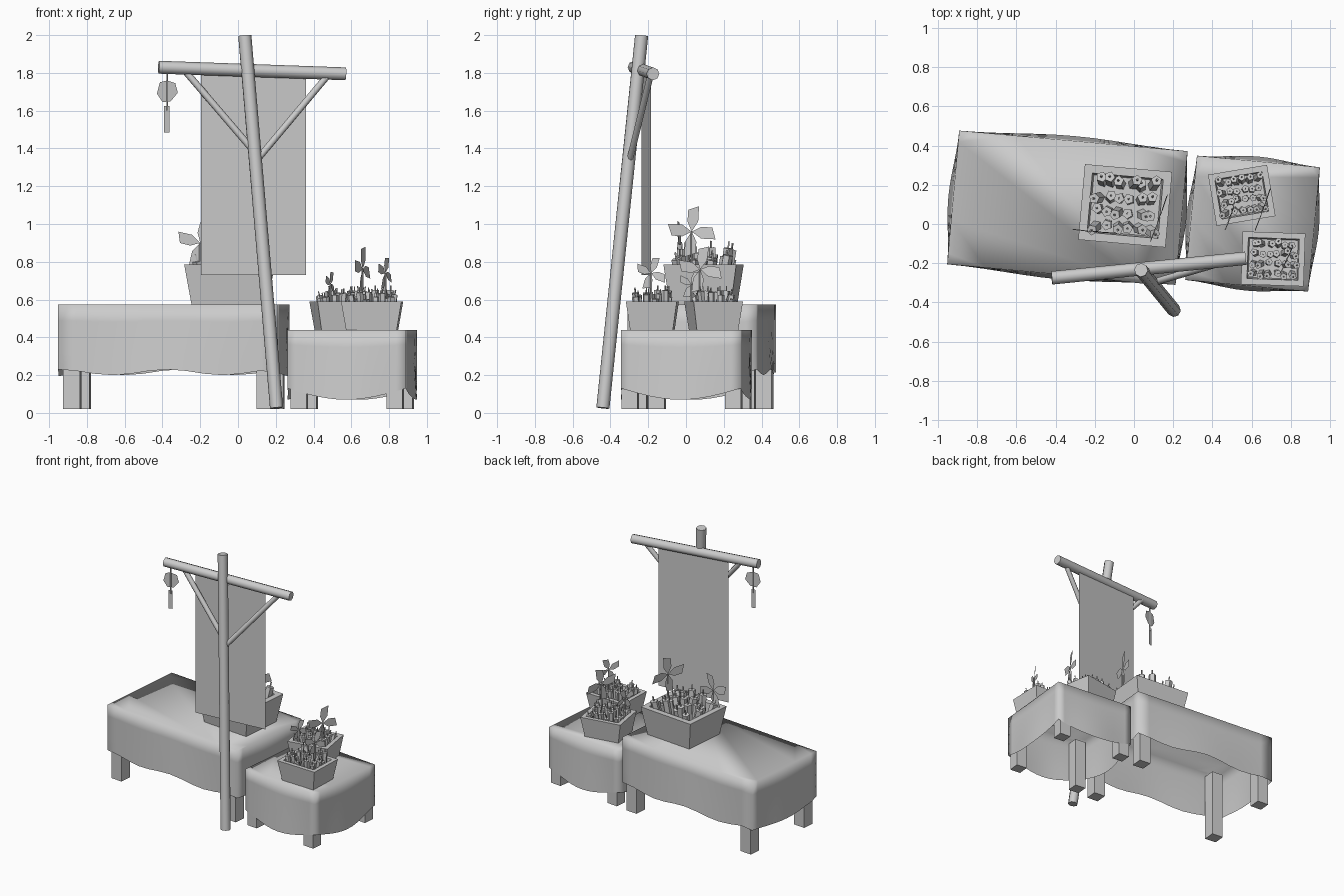
import bpy, bmesh, math, random
from mathutils import Vector, Matrix

random.seed(4)
if "Cube" in bpy.data.objects:
    bpy.data.objects.remove(bpy.data.objects["Cube"], do_unlink=True)

grey = bpy.data.materials.new("plain_grey")
grey.use_nodes = True
grey.diffuse_color = (0.6, 0.6, 0.6, 1)
grey.node_tree.nodes["Principled BSDF"].inputs["Base Color"].default_value = (0.6, 0.6, 0.6, 1)


def finish(name, bm, smooth=None):
    me = bpy.data.meshes.new(name)
    bm.to_mesh(me)
    bm.free()
    me.materials.append(grey)
    ob = bpy.data.objects.new(name, me)
    bpy.context.scene.collection.objects.link(ob)
    if smooth:
        bpy.ops.object.select_all(action="DESELECT")
        ob.select_set(True)
        bpy.context.view_layer.objects.active = ob
        bpy.ops.object.shade_smooth_by_angle(angle=math.radians(smooth))
    return ob


def place(x, y, z, deg):
    return Matrix.Translation((x, y, z)) @ Matrix.Rotation(math.radians(deg), 4, "Z")


def rod(bm, a, b, r, sides):
    a, b = Vector(a), Vector(b)
    d = b - a
    m = Matrix.Translation((a + b) / 2) @ d.to_track_quat("Z", "Y").to_matrix().to_4x4()
    bmesh.ops.create_cone(bm, cap_ends=True, segments=sides, radius1=r, radius2=r,
                          depth=d.length, matrix=m)


def box(bm, m, size):
    bmesh.ops.create_cube(bm, size=1, matrix=m @ Matrix.Diagonal((*size, 1)))


def table(name, m, w, d, top, hem, wave, legs, leg_w):
    # Draped cloth: flat top and a skirt with a wavy, slightly flared hem
    bm = bmesh.new()
    corners = [(-w / 2, -d / 2), (w / 2, -d / 2), (w / 2, d / 2), (-w / 2, d / 2)]
    rings, rows, n = [], 4, 12
    for j in range(rows + 1):
        f, ring = j / rows, []
        for s in range(4):
            a, b = Vector(corners[s]), Vector(corners[(s + 1) % 4])
            out = Vector(((b - a).y, -(b - a).x)).normalized()
            for k in range(n):
                t = k / n
                p = a.lerp(b, t) + out * 0.025 * f * math.sin(math.pi * t) ** 2
                low = hem + wave(s, t)
                ring.append(bm.verts.new(m @ Vector((p.x, p.y, top + (low - top) * f))))
        rings.append(ring)
    for up, lo in zip(rings, rings[1:]):
        for i in range(4 * n):
            k = (i + 1) % (4 * n)
            bm.faces.new((up[k], up[i], lo[i], lo[k]))
    bm.faces.new(rings[0])
    for f in bm.faces:
        f.smooth = True
    finish(name + "_cloth", bm)
    # Legs
    bm = bmesh.new()
    for sx in (-1, 1):
        for sy in (-1, 1):
            h = top - 0.04
            box(bm, m @ Matrix.Translation((sx * legs[0], sy * legs[1], 0.02 + h / 2 - 0.01)),
                (leg_w, leg_w, h - 0.02))
    finish(name + "_legs", bm)


def long_wave(s, t):
    return 0.015 * math.cos(4 * math.pi * t) if s % 2 == 0 else -0.02 * math.sin(math.pi * t)


table("long_table", place(-0.34, 0.083, 0, -5.15), 1.17, 0.685, 0.575, 0.215,
      long_wave, (0.515, 0.285), 0.09)
table("small_table", place(0.605, 0.002, 0, -5.4), 0.63, 0.637, 0.44, 0.13,
      lambda s, t: -0.06 * math.sin(math.pi * t), (0.255, 0.275), 0.085)


def planter(name, m, w, d, h, rim, r, nx, ny, rise):
    # Tapered open box with a rim and recessed soil
    bm = bmesh.new()
    levels = [(0.84 * w, 0.84 * d, 0), (w, d, h),
              (w - 2 * rim, d - 2 * rim, h), (w - 2.4 * rim, d - 2.4 * rim, h * 0.6)]
    rings = [[bm.verts.new(m @ Vector((sx * a / 2, sy * b / 2, z)))
              for sx, sy in ((-1, -1), (1, -1), (1, 1), (-1, 1))] for a, b, z in levels]
    for lo, up in zip(rings, rings[1:]):
        for i in range(4):
            k = (i + 1) % 4
            bm.faces.new((lo[i], lo[k], up[k], up[i]))
    bm.faces.new(rings[0][::-1])
    bm.faces.new(rings[-1])
    finish(name, bm)
    # Leaning five-sided stubs, each with a thin wick
    bm = bmesh.new()
    iw, idp = w - 2 * rim - 2.2 * r, d - 2 * rim - 2.2 * r
    for i in range(nx):
        for j in range(ny):
            x = iw * (i / (nx - 1) - 0.5) + random.uniform(-0.3, 0.3) * r
            y = idp * (j / (ny - 1) - 0.5) + random.uniform(-0.3, 0.3) * r
            foot = Vector((x * 0.85, y * 0.85, h * 0.45))
            tip = Vector((x + random.uniform(-0.6, 0.6) * r, y + random.uniform(-0.6, 0.6) * r,
                          h + random.uniform(0.15, 1) * rise))
            way = (tip - foot).normalized()
            rod(bm, m @ foot, m @ tip, r, 5)
            rod(bm, m @ tip, m @ (tip + way * r * 1.3), r * 0.2, 4)
    finish(name + "_stubs", bm)


planter("large_planter", place(-0.045, 0.093, 0.575, -5.1), 0.447, 0.387, 0.21, 0.042,
        0.028, 6, 4, 0.09)
planter("back_planter", place(0.55, 0.146, 0.44, 9.5), 0.305, 0.265, 0.15, 0.03,
        0.019, 6, 4, 0.06)
planter("front_planter", place(0.71, -0.178, 0.44, -2), 0.32, 0.27, 0.15, 0.03,
        0.019, 6, 4, 0.06)

# Pinwheels: four swept blades on a thin stick
BLADE = [(0, 0), (0.45, -0.12), (1, 0.05), (0.72, 0.42), (0.3, 0.3)]


def pinwheel(name, x, y, z, r, deg, foot, spin):
    bm = bmesh.new()
    m = place(x, y, z, deg)
    for i in range(4):
        turn = Matrix.Rotation(math.radians(spin + 90 * i), 4, "Y")
        bm.faces.new([bm.verts.new(m @ turn @ Vector((a * r, 0.012 * b, b * r))) for a, b in BLADE])
    rod(bm, (x, y, foot), (x, y, z), 0.006, 5)
    finish(name, bm)


pinwheel("large_pinwheel_right", 0.13, 0.03, 0.96, 0.14, 70, 0.65, 20)
pinwheel("large_pinwheel_left", -0.2, -0.04, 0.9, 0.13, -5, 0.65, 30)
pinwheel("back_pinwheel_right", 0.66, 0.075, 0.76, 0.13, 70, 0.5, 25)
pinwheel("back_pinwheel_left", 0.49, 0.03, 0.68, 0.08, 70, 0.5, 40)
pinwheel("front_pinwheel", 0.78, -0.185, 0.74, 0.095, 65, 0.5, 35)


# Leaning pole, crossbar and braces
def beam(name, a, b, r):
    bm = bmesh.new()
    rod(bm, a, b, r, 8)
    finish(name, bm, 50)


beam("pole", (0.204, -0.44, 0.026), (0.036, -0.235, 1.997), 0.035)
beam("crossbar", (-0.42, -0.275, 1.83), (0.57, -0.175, 1.795), 0.034)
beam("left_brace", (0.47, -0.19, 1.78), (0.11, -0.295, 1.35), 0.018)
beam("right_brace", (-0.28, -0.25, 1.81), (0.08, -0.29, 1.39), 0.018)


def sheet(name, pts, m):
    bm = bmesh.new()
    bm.faces.new([bm.verts.new(m @ Vector((x, 0, z))) for x, z in pts])
    return finish(name, bm)


# Hanging banner
sheet("banner", [(-0.279, 0.73), (0.279, 0.73), (0.279, 1.805), (-0.279, 1.82)],
      place(0.083, -0.21, 0, 5.2))

# Chime hanging from the crossbar end
hang = place(-0.375, -0.27, 0, 15)
sheet("chime_disc", [(-0.04, 1.75), (-0.056, 1.69), (-0.025, 1.645), (0.02, 1.65),
                     (0.058, 1.695), (0.045, 1.745), (0, 1.76)], hang)
sheet("chime_strip", [(-0.018, 1.485), (0.012, 1.485), (0.012, 1.625), (-0.018, 1.625)], hang)
bm = bmesh.new()
rod(bm, (-0.375, -0.272, 1.6), (-0.375, -0.272, 1.82), 0.005, 5)
finish("chime_cord", bm)
